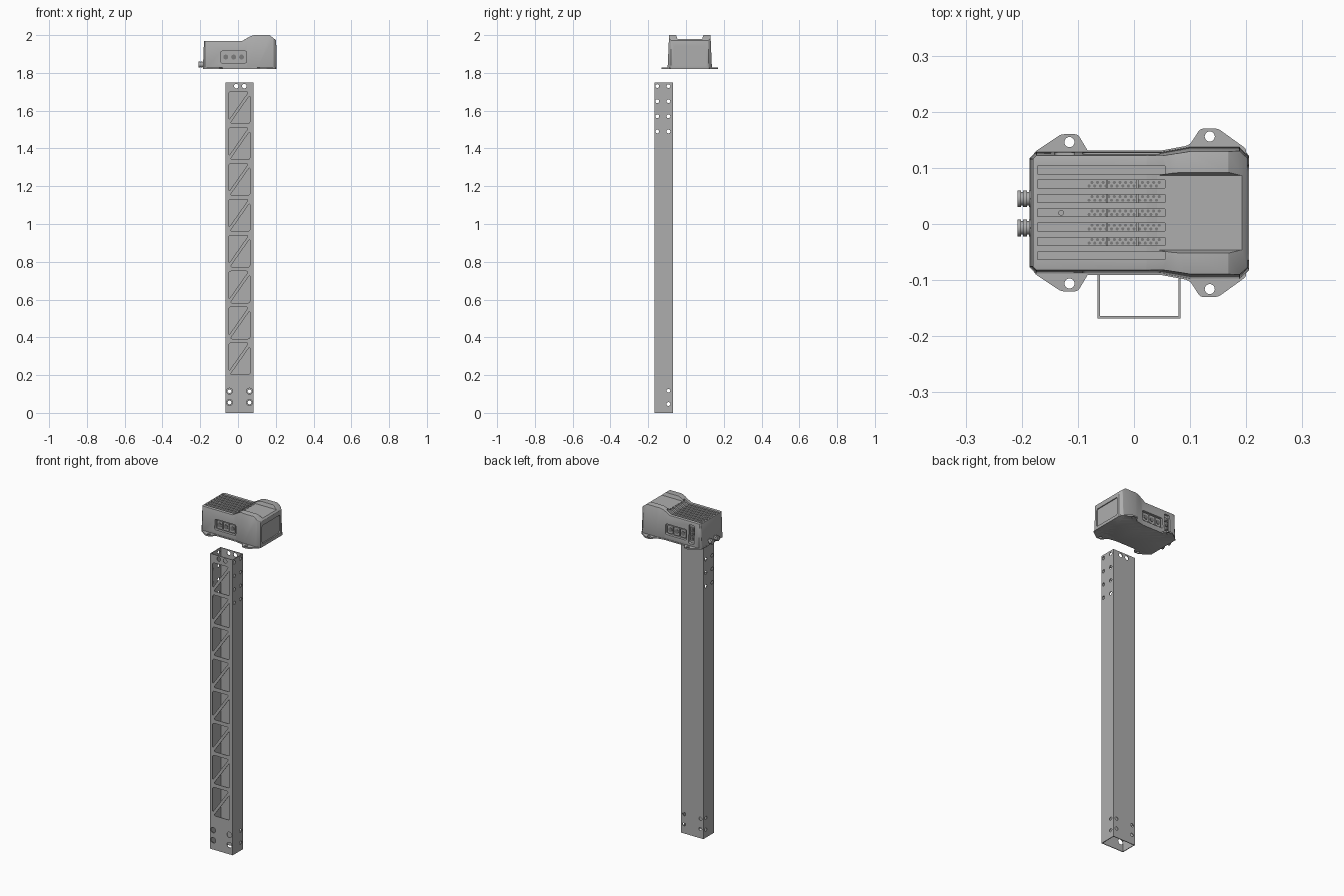
import bpy, bmesh, math
from mathutils import Vector

cube = bpy.data.objects.get("Cube")
if cube:
    bpy.data.objects.remove(cube, do_unlink=True)


def material(name, value):
    m = bpy.data.materials.new(name)
    m.use_nodes = True
    colour = (value, value, value, 1)
    m.diffuse_color = colour
    m.node_tree.nodes["Principled BSDF"].inputs["Base Color"].default_value = colour
    return m


grey = material("light grey", 0.42)
dark = material("dark grey", 0.2)
MID = 0.02          # y of the housing's centre line


# 2D outline helpers
def rect(u0, u1, v0, v1):
    return [(u0, v0), (u1, v0), (u1, v1), (u0, v1)]


def circle(u, v, r, n=20):
    return [(u + r * math.cos(2 * math.pi * i / n), v + r * math.sin(2 * math.pi * i / n))
            for i in range(n)]


def rounded(pts, r, steps=4):
    out = []
    for i, p in enumerate(pts):
        p = Vector(p)
        a = p + (Vector(pts[i - 1]) - p).normalized() * r
        b = p + (Vector(pts[(i + 1) % len(pts)]) - p).normalized() * r
        for k in range(steps + 1):
            t = k / steps
            out.append(tuple(a * (1 - t) ** 2 + p * 2 * t * (1 - t) + b * t * t))
    return out


# One object from several outlines, each pushed along an axis from lo to hi
def prisms(name, parts, mat=grey):
    bm = bmesh.new()
    for pts, axis, lo, hi in parts:
        place = {"x": lambda u, v, w: (w, u, v),
                 "y": lambda u, v, w: (u, w, v),
                 "z": lambda u, v, w: (u, v, w)}[axis]
        a = [bm.verts.new(place(u, v, lo)) for u, v in pts]
        b = [bm.verts.new(place(u, v, hi)) for u, v in pts]
        bm.faces.new(a)
        bm.faces.new(b[::-1])
        for i in range(len(pts)):
            j = (i + 1) % len(pts)
            bm.faces.new((a[i], b[i], b[j], a[j]))
    bmesh.ops.recalc_face_normals(bm, faces=bm.faces)
    me = bpy.data.meshes.new(name)
    bm.to_mesh(me)
    bm.free()
    me.materials.append(mat)
    ob = bpy.data.objects.new(name, me)
    bpy.context.collection.objects.link(ob)
    return ob


def bake(ob):
    dg = bpy.context.evaluated_depsgraph_get()
    me = bpy.data.meshes.new_from_object(ob.evaluated_get(dg))
    ob.modifiers.clear()
    ob.data = me


def boolean(ob, parts, operation="DIFFERENCE", taper=None):
    cutter = prisms("cutter", parts)
    if taper:
        taper(cutter)
    mod = ob.modifiers.new("cut", "BOOLEAN")
    mod.operation, mod.solver, mod.object = operation, "EXACT", cutter
    bake(ob)
    bpy.data.objects.remove(cutter, do_unlink=True)


def bevel(ob, width, segments=2):
    mod = ob.modifiers.new("bevel", "BEVEL")
    mod.width, mod.segments = width, segments
    mod.limit_method, mod.angle_limit = "ANGLE", math.radians(25)
    bake(ob)


def smooth(ob):
    bpy.ops.object.select_all(action="DESELECT")
    ob.select_set(True)
    bpy.context.view_layer.objects.active = ob
    bpy.ops.object.shade_smooth_by_angle(angle=math.radians(30))


# Hollow rectangular post
X0, X1, Y0, Y1, WALL = -0.065, 0.083, -0.168, -0.07, 0.004
post = prisms("post", [(rect(X0, X1, Y0, Y1), "z", 0, 1.75)])
boolean(post, [(rect(X0 + WALL, X1 - WALL, Y0 + WALL, Y1 - WALL), "z", -0.1, 1.85)])

# Triangular windows in the front wall
windows = []
for i in range(8):
    top = 1.70 - 0.19 * i
    low = top - 0.168
    for tri in ([(-0.049, top), (0.056, top), (-0.049, top - 0.15)],
                [(0.063, low), (0.063, low + 0.15), (-0.042, low)]):
        windows.append((rounded(tri, 0.013), "y", -0.2, -0.15))
boolean(post, windows)

# Bolt holes through the post
holes = [(circle(x, 1.73, 0.012), "y", -0.2, 0) for x in (-0.009, 0.033)]
for x in (-0.045, 0.061):
    for z in (0.055, 0.115):
        holes += [(circle(x, z, 0.016), "y", -0.2, -0.15),
                  (circle(x, z, 0.01), "y", -0.09, 0)]
boolean(post, holes)
holes = [(circle(y, 1.73 - 0.08 * i, 0.01), "x", -0.2, 0.2)
         for y in (-0.152, -0.093) for i in range(4)]
holes += [(circle(-0.093, z, 0.01), "x", -0.2, 0.2) for z in (0.047, 0.117)]
boolean(post, holes)

# Housing: side profile crossed with a tapering plan
profile = [(-0.186, 1.82), (0.205, 1.82), (0.202, 1.972), (0.168, 2.0), (0.085, 2.0),
           (0.065, 1.994), (0.022, 1.969), (-0.18, 1.969)]
housing = prisms("housing", [(profile, "y", -0.3, 0.3)])
half = [(-0.187, 0.095), (-0.174, 0.109), (0.05, 0.109), (0.1, 0.118), (0.188, 0.118), (0.206, 0.1)]
plan = [(x, MID - h) for x, h in half] + [(x, MID + h) for x, h in reversed(half)]


def taper(ob):
    for v in ob.data.vertices:
        if v.co.z > 1.9:
            v.co.y = MID + (v.co.y - MID) * 0.91


boolean(housing, [(plan, "z", 1.81, 2.05)], "INTERSECT", taper)
bevel(housing, 0.007)

# Saddle across the raised end, end panel recess and cooling grooves
saddle = [(MID - 0.066, 1.98), (MID + 0.066, 1.98), (MID + 0.078, 2.02), (MID - 0.078, 2.02)]
boolean(housing, [(saddle, "x", 0.03, 0.25)])
boolean(housing, [(rounded(rect(MID - 0.085, MID + 0.085, 1.838, 1.945), 0.012), "x", 0.197, 0.25)])
rows = [MID + 0.0255 * k for k in range(-3, 4)]
boolean(housing, [(rect(-0.172, 0.055, y - 0.007, y + 0.007), "z", 1.945, 2.05) for y in rows])

# Port recesses on both long sides and a tall slot at the back
pocket = rounded(rect(-0.092, 0.046, 1.853, 1.915), 0.01)
slot = rounded(rect(-0.142, -0.106, 1.84, 1.95), 0.008)
boolean(housing, [(pocket, "y", -0.2, MID - 0.092), (pocket, "y", MID + 0.092, 0.3),
                  (slot, "y", MID + 0.092, 0.3)])
smooth(housing)

# Ports, mirrored front and back
frames, sockets = [], []
for s in (-1, 1):
    for x in (-0.065, -0.023, 0.019):
        frames.append((rounded(rect(x - 0.018, x + 0.018, 1.86, 1.908), 0.006), "y",
                       MID + s * 0.09, MID + s * 0.099))
        sockets.append((circle(x, 1.884, 0.013), "y", MID + s * 0.098, MID + s * 0.101))
for z in (1.868, 1.895, 1.922):
    frames.append((rect(-0.136, -0.112, z - 0.011, z + 0.011), "y", MID + 0.09, MID + 0.098))
    sockets.append((rect(-0.131, -0.117, z - 0.006, z + 0.006), "y", MID + 0.097, MID + 0.1))
prisms("port_frames", frames)
prisms("port_sockets", sockets, dark)

# Honeycomb vents in the middle grooves
cells = []
for y in rows[1:-1]:
    for i in range(26):
        cells.append((circle(-0.08 + 0.005 * i, y + (0.0032 if i % 2 else -0.0032), 0.003, 6),
                      "z", 1.944, 1.947))
prisms("vent_cells", cells, dark)
prisms("vent_bars", [(rect(x - 0.002, x + 0.002, y - 0.008, y + 0.008), "z", 1.944, 1.962)
                     for y in rows[1:-1] for x in (-0.048, 0.006)])
prisms("top_screw", [(circle(-0.13, MID, 0.005, 12), "z", 1.94, 1.966)])

# Base plate with four mounting ears
prisms("base_plate", [([(x * 0.995, MID + (y - MID) * 1.02) for x, y in plan], "z", 1.82, 1.827)])
small = [(-0.182, 0.09), (-0.178, 0.108), (-0.13, 0.14), (-0.1, 0.14), (-0.082, 0.11), (-0.08, 0.09)]
large = [(0.06, 0.09), (0.06, 0.108), (0.1, 0.122), (0.118, 0.15), (0.15, 0.15), (0.2, 0.114), (0.2, 0.09)]
for label, outline, hx, hy in (("small", small, -0.115, 0.126), ("large", large, 0.135, 0.136)):
    for side, s in (("front", -1), ("back", 1)):
        pts = rounded([(x, MID + s * y) for x, y in outline], 0.006)
        ear = prisms(f"{side}_{label}_ear", [(pts, "z", 1.82, 1.828)])
        boolean(ear, [(circle(hx, MID + s * hy, 0.009), "z", 1.8, 1.85)])

# Round cable connectors on the low end
for label, y in (("front", -0.007), ("back", 0.045)):
    parts = [(circle(y, 1.844, 0.012), "x", -0.208, -0.178)]
    parts += [(circle(y, 1.844, 0.015), "x", a, a + 0.007) for a in (-0.208, -0.198, -0.187)]
    smooth(prisms(f"{label}_connector", parts))
